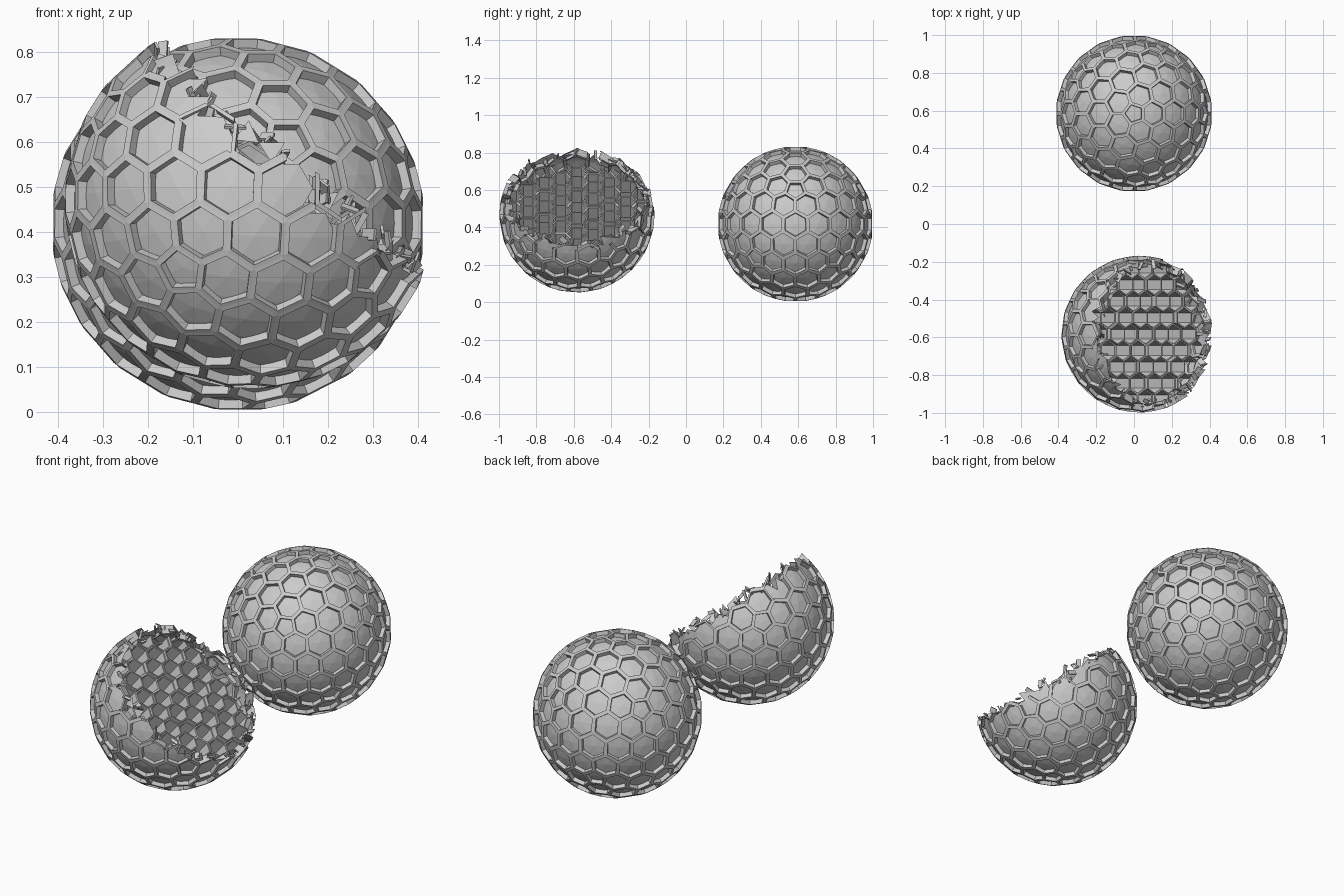
import bpy, bmesh, math, random
from mathutils import Vector, Matrix, Euler

random.seed(7)
cube = bpy.data.objects.get("Cube")
if cube:
    bpy.data.objects.remove(cube, do_unlink=True)

R = 0.415                      # outer radius of the raised frame
PANEL_R = 0.395                # radius of the recessed skin
FRAME_DEPTH = 0.042
RIB = 0.15                     # share of each cell taken by its rib
CUT = Vector((0.634, 0, 0.773)).normalized()
RIM = 0.10                     # height of the torn rim along the cut direction

grey = bpy.data.materials.new("plain_grey")
grey.use_nodes = True
grey.diffuse_color = (0.6, 0.6, 0.6, 1)
grey.node_tree.nodes["Principled BSDF"].inputs["Base Color"].default_value = (0.6, 0.6, 0.6, 1)


def finish(bm, name, location, recalc=True):
    bmesh.ops.remove_doubles(bm, verts=bm.verts, dist=0.0005)
    if recalc:
        bmesh.ops.recalc_face_normals(bm, faces=bm.faces)
    mesh = bpy.data.meshes.new(name)
    bm.to_mesh(mesh)
    bm.free()
    mesh.materials.append(grey)
    obj = bpy.data.objects.new(name, mesh)
    obj.location = location
    bpy.context.collection.objects.link(obj)
    return obj


def torn_away(point, spread):
    return point.dot(CUT) > RIM + random.uniform(-spread, spread)


def hex_frame(name, location, turn, broken):
    """Raised ribs around the cells of a ball of hexagons and pentagons."""
    ball = bmesh.new()
    bmesh.ops.create_icosphere(ball, subdivisions=3, radius=1)
    bm = bmesh.new()
    for v in ball.verts:
        n = v.co.normalized()
        side = n.orthogonal().normalized()
        up = n.cross(side)
        corners = [f.calc_center_median().normalized() for f in v.link_faces]
        corners.sort(key=lambda c: math.atan2(c.dot(up), c.dot(side)))
        middle = sum(corners, Vector()) / len(corners)
        inner = [c.lerp(middle, RIB).normalized() for c in corners]
        for i in range(len(corners)):
            j = (i + 1) % len(corners)
            ring = [turn @ p for p in (corners[i], corners[j], inner[j], inner[i])]
            if broken and torn_away((ring[0] + ring[1]) * R / 2, 0.045):
                continue
            top = [bm.verts.new(p * R) for p in ring]
            low = [bm.verts.new(p * (R - FRAME_DEPTH)) for p in ring]
            bm.faces.new(top)
            bm.faces.new(low[::-1])
            bm.faces.new((top[3], top[2], low[2], low[3]))
    ball.free()
    finish(bm, name, location, recalc=False)


def skin(name, location, turn, broken):
    bm = bmesh.new()
    bmesh.ops.create_icosphere(bm, subdivisions=4, radius=PANEL_R, matrix=turn)
    if broken:
        gone = [f for f in bm.faces if torn_away(f.calc_center_median(), 0.03)]
        bmesh.ops.delete(bm, geom=gone, context='FACES')
    finish(bm, name, location, recalc=False)


# Whole ball at the back, broken ball at the front
whole = Vector((0, 0.585, 0.418))
half = Vector((0.03, -0.583, 0.467))
upright = Matrix.Identity(3)
tilted = Euler((math.radians(-5), 0, math.radians(-7))).to_matrix()
hex_frame("whole_ball_frame", whole, upright, False)
skin("whole_ball_skin", whole, upright.to_4x4(), False)
hex_frame("broken_ball_frame", half, tilted, True)
skin("broken_ball_skin", half, tilted.to_4x4(), True)

# Honeycomb core: open hexagonal tubes standing along the cut direction
S, WALL, DEPTH = 0.058, 0.007, 0.11
ACROSS = Vector((0, 1, 0))
SLOPE = CUT.cross(ACROSS)
core = bmesh.new()
for col in range(-5, 6):
    for row in range(-5, 6):
        u = col * S * 1.5
        w = (row + 0.5 * (col % 2)) * S * math.sqrt(3)
        if math.hypot(u, w) > 0.365:
            continue
        height = 0.055 + random.uniform(-0.02, 0.02)

        def loop(radius, z):
            verts = []
            for k in range(6):
                a = k * math.pi / 3
                p = (ACROSS * (u + radius * math.cos(a))
                     + SLOPE * (w + radius * math.sin(a)) + CUT * z)
                if p.length > 0.39:
                    p *= 0.39 / p.length
                verts.append(core.verts.new(p))
            return verts

        # outer wall, lip, inner wall and floor
        loops = [loop(S, height - DEPTH), loop(S, height),
                 loop(S - WALL, height), loop(S - WALL, height - DEPTH)]
        for a, b in zip(loops, loops[1:]):
            for k in range(6):
                m = (k + 1) % 6
                core.faces.new((a[k], a[m], b[m], b[k]))
        core.faces.new(loops[3])
finish(core, "honeycomb_core", half, recalc=False)

# Loose splinters around the torn rim
bits = bmesh.new()
for i in range(44):
    a = (i + random.random()) * math.tau / 44
    h = RIM + random.uniform(-0.01, 0.035)
    r = math.sqrt(0.395 ** 2 - h * h) - random.uniform(0, 0.02)
    p = (ACROSS * math.cos(a) + SLOPE * math.sin(a)) * r + CUT * h
    spin = Euler([random.uniform(0, math.tau) for _ in range(3)]).to_matrix().to_4x4()
    size = Matrix.Diagonal((random.uniform(0.025, 0.055), random.uniform(0.012, 0.03), 0.006, 1))
    bmesh.ops.create_cube(bits, size=1, matrix=Matrix.Translation(p) @ spin @ size)
finish(bits, "rim_splinters", half)
